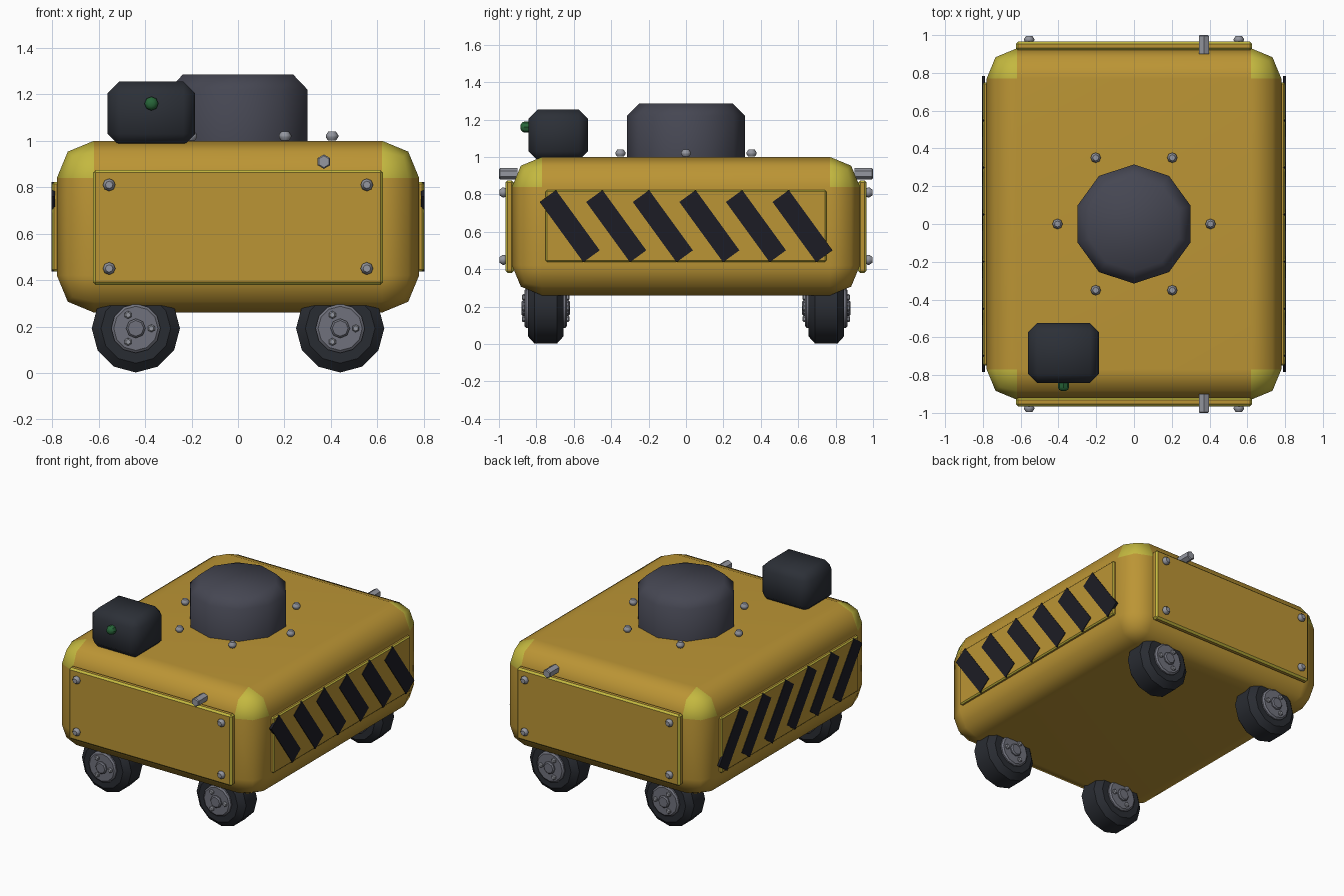
import bpy, bmesh, math
from mathutils import Vector, Matrix

if "Cube" in bpy.data.objects:
    bpy.data.objects.remove(bpy.data.objects["Cube"])


def material(name, r, g, b):
    m = bpy.data.materials.new(name)
    m.diffuse_color = (r, g, b, 1)
    m.use_nodes = True
    m.node_tree.nodes["Principled BSDF"].inputs["Base Color"].default_value = m.diffuse_color
    return m


YELLOW = material("yellow_paint", 0.50, 0.30, 0.035)
EDGE = material("worn_yellow", 0.55, 0.48, 0.05)
BLACK = material("black_paint", 0.012, 0.012, 0.018)
RUBBER = material("rubber", 0.022, 0.025, 0.032)
CASING = material("dark_casing", 0.025, 0.029, 0.038)
SLATE = material("slate", 0.06, 0.062, 0.085)
METAL = material("metal", 0.30, 0.31, 0.35)
HUB = material("hub_metal", 0.16, 0.165, 0.20)
GREEN = material("green_lens", 0.02, 0.13, 0.04)


def finish(name, bm, mats, angle):
    bmesh.ops.recalc_face_normals(bm, faces=bm.faces)
    me = bpy.data.meshes.new(name)
    bm.to_mesh(me)
    bm.free()
    for m in mats:
        me.materials.append(m)
    ob = bpy.data.objects.new(name, me)
    bpy.context.collection.objects.link(ob)
    if angle:
        bpy.ops.object.select_all(action='DESELECT')
        ob.select_set(True)
        bpy.context.view_layer.objects.active = ob
        bpy.ops.object.shade_smooth_by_angle(angle=math.radians(angle))
    return ob


def box(name, centre, size, mats, bevel=0, segments=1, angle=0, tilt=0, rim=-1, paint=None):
    bm = bmesh.new()
    bmesh.ops.create_cube(bm, size=1, matrix=Matrix.Diagonal((*size, 1)))
    if bevel:
        bmesh.ops.bevel(bm, geom=bm.edges[:], offset=bevel, segments=segments,
                        profile=0.5, affect='EDGES', material=rim)
    if paint:
        for f in bm.faces:
            f.material_index = int(paint(f.calc_center_median()))
    bm.transform(Matrix.Translation(centre) @ Matrix.Rotation(tilt, 4, 'X'))
    return finish(name, bm, mats, angle)


def lathe(name, profile, sides, base, axis, mat, angle=40):
    """Turn (radius, height) points around an axis that starts at base."""
    bm = bmesh.new()
    rings = []
    for r, h in profile:
        rings.append([bm.verts.new((r * math.cos(a), r * math.sin(a), h))
                      for a in (math.pi / 2 + 2 * math.pi * i / sides for i in range(sides))])
    for lo, hi in zip(rings, rings[1:]):
        for i in range(sides):
            j = (i + 1) % sides
            bm.faces.new((lo[i], lo[j], hi[j], hi[i]))
    bm.faces.new(rings[0][::-1])
    bm.faces.new(rings[-1])
    turn = Vector((0, 0, 1)).rotation_difference(Vector(axis)).to_matrix().to_4x4()
    bm.transform(Matrix.Translation(base) @ turn)
    return finish(name, bm, [mat], angle)


BOLT = [(0.018, -0.002), (0.027, 0.012), (0.027, 0.02), (0.016, 0.036)]

# Rounded body with lighter upper corners
body = box("body", (0, 0, 0.63), (1.56, 1.86, 0.74), [YELLOW, EDGE], 0.16, 2, 50,
           paint=lambda c: abs(c.x) > 0.625 and abs(c.y) > 0.775 and c.z > 0.215)
body.modifiers.new("weighted_normals", 'WEIGHTED_NORMAL').keep_sharp = True

# Turret and its ring of bolts
lathe("turret", [(0.315, 0.98), (0.315, 1.22), (0.25, 1.285)], 10, (0, 0, 0), (0, 0, 1), SLATE, 50)
for i in range(6):
    a = i * math.pi / 3
    lathe(f"turret_bolt_{i}", BOLT, 8, (0.405 * math.cos(a), 0.405 * math.sin(a), 1.004),
          (0, 0, 1), METAL)

# Sensor box and green lens
box("sensor_box", (-0.373, -0.683, 1.117), (0.377, 0.317, 0.275), [CASING], 0.05, 1, 50)
lathe("sensor_lens", [(0.03, -0.02), (0.03, 0.022), (0.024, 0.036), (0.012, 0.043)], 8,
      (-0.373, -0.841, 1.16), (0, -1, 0), GREEN)

for end, s in (("front", -1), ("back", 1)):
    # End panel, its bolts and the hexagonal peg
    box(f"{end}_panel", (0, s * 0.943, 0.627), (1.25, 0.046, 0.495), [YELLOW, EDGE], 0.012, 1, rim=1)
    for x in (-0.555, 0.555):
        for z in (0.45, 0.81):
            lathe(f"{end}_panel_bolt", BOLT, 8, (x, s * 0.96, z), (0, s, 0), METAL)
    lathe(f"{end}_peg", [(0.031, 0), (0.031, 0.094), (0.025, 0.1)], 6,
          (0.37, s * 0.9, 0.91), (0, s, 0), METAL)

    # Wheels with hubs and lugs on both faces
    for side, x in (("left", -0.44), ("right", 0.44)):
        c = Vector((x, s * 0.75, 0.192))
        lathe(f"{end}_{side}_tyre",
              [(0.10, -0.096), (0.15, -0.096), (0.19, -0.06), (0.19, 0.06), (0.15, 0.096), (0.10, 0.096)],
              12, c, (0, 1, 0), RUBBER, 35)
        for d in (-1, 1):
            out = (0, d, 0)
            lathe(f"{end}_{side}_hub", [(0.106, 0.05), (0.106, 0.105), (0.095, 0.114)], 12, c, out, HUB)
            lathe(f"{end}_{side}_hub_cap", [(0.042, 0.1), (0.042, 0.122), (0.034, 0.13)], 8, c, out, HUB)
            for i in range(3):
                a = i * 2 * math.pi / 3
                lug = c + Vector((0.067 * math.cos(a), 0, 0.067 * math.sin(a)))
                lathe(f"{end}_{side}_lug", [(0.017, 0.1), (0.017, 0.121), (0.011, 0.127)],
                      6, lug, out, METAL)

# Side panels with slanted hazard stripes
for side, s in (("left", -1), ("right", 1)):
    box(f"{side}_panel", (s * 0.782, 0, 0.63), (0.036, 1.5, 0.385), [YELLOW, EDGE], 0.008, 1, rim=1)
    for i in range(6):
        box(f"{side}_stripe_{i}", (s * 0.796, -0.622 + i * 0.249, 0.63), (0.016, 0.108, 0.398),
            [BLACK], tilt=math.radians(36))
